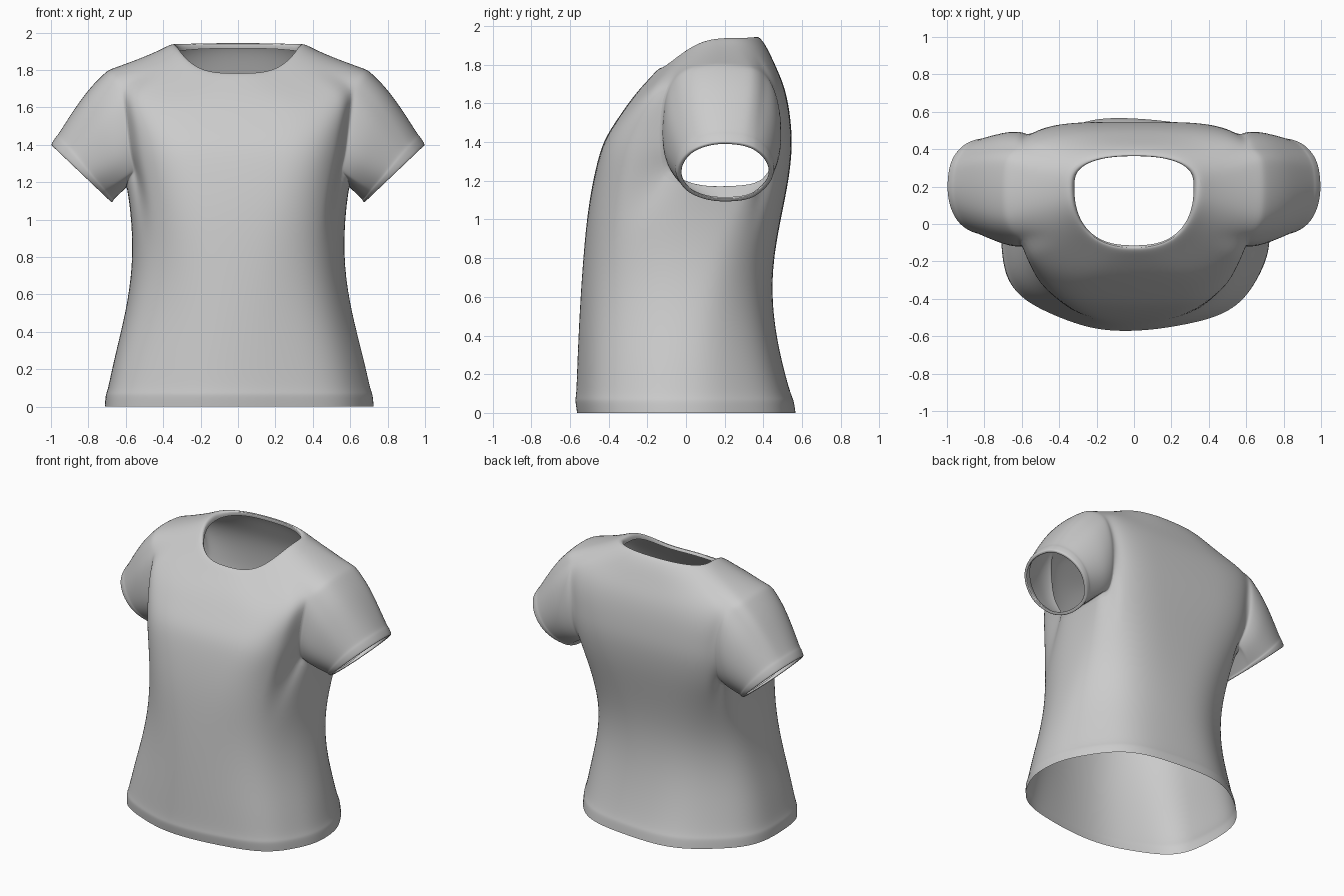
import bpy, bmesh, math
from mathutils import Vector

cube = bpy.data.objects.get("Cube")
if cube:
    bpy.data.objects.remove(cube, do_unlink=True)

SEG = 44        # points around the body
ARM = 4         # half width of the armhole, in points

fabric = bpy.data.materials.new("grey_fabric")
fabric.use_nodes = True
GREY = (0.6, 0.6, 0.6, 1)
fabric.diffuse_color = GREY
fabric.node_tree.nodes["Principled BSDF"].inputs["Base Color"].default_value = GREY

# Body rings, hem to neck: z front, z side, z back, half width, y front, y middle, y back
RINGS = [
    (0.0, 0.0, 0.0, 0.72, -0.56, -0.08, 0.57),
    (0.07, 0.07, 0.07, 0.715, -0.572, -0.08, 0.56),
    (0.08, 0.08, 0.08, 0.705, -0.565, -0.08, 0.55),
    (0.25, 0.25, 0.25, 0.67, -0.56, -0.06, 0.50),
    (0.5, 0.5, 0.5, 0.605, -0.55, -0.02, 0.45),
    (0.75, 0.75, 0.75, 0.565, -0.535, 0.03, 0.445),
    (1.0, 1.0, 1.0, 0.57, -0.515, 0.09, 0.49),
    (1.19, 1.17, 1.19, 0.595, -0.485, 0.15, 0.53),
    (1.34, 1.36, 1.36, 0.62, -0.45, 0.17, 0.55),
    (1.43, 1.51, 1.48, 0.635, -0.415, 0.18, 0.545),
    (1.52, 1.67, 1.6, 0.66, -0.355, 0.18, 0.53),
    (1.60, 1.81, 1.70, 0.675, -0.30, 0.18, 0.505),
    (1.67, 1.86, 1.79, 0.53, -0.245, 0.19, 0.465),
    (1.74, 1.91, 1.89, 0.41, -0.18, 0.2, 0.42),
    (1.778, 1.945, 1.945, 0.35, -0.145, 0.21, 0.38),
    (1.787, 1.93, 1.945, 0.325, -0.125, 0.2, 0.36),
    (1.765, 1.90, 1.915, 0.32, -0.115, 0.2, 0.365),
]
HOLE_LOW, HOLE_HIGH = 7, 11


def signed_power(value, power):
    return math.copysign(abs(value) ** power, value)


def body_point(ring, j):
    zf, zs, zb, hw, yf, ym, yb = ring
    t = math.tau * j / SEG
    c, s = math.cos(t), math.sin(t)
    chest = min(1, max(0, (zs - 0.6) / 0.7)) * min(1, max(0, (1.96 - zs) / 0.2))
    # squarer back at shoulder height, rounder at neck and hem
    power = 0.85 if s < 0 else 0.85 - 0.4 * chest
    depth = (ym - yf) if s < 0 else (yb - ym)
    x = hw * signed_power(c, 0.9 - 0.4 * chest)
    y = ym + depth * signed_power(s, power)
    side = abs(c) ** (3 if s < 0 else 2.5)
    z = (zf if s < 0 else zb) * (1 - side) + zs * side
    # soft drape folds growing towards the hem
    fold = 1 + 0.014 * max(0, 1 - zs / 1.2) * math.sin(7 * t + 1)
    return Vector((x * fold, ym + (y - ym) * fold, z))


bm = bmesh.new()
grid = [[bm.verts.new(body_point(r, j)) for j in range(SEG)] for r in RINGS]


def bridge(a, b):
    for k in range(len(a)):
        n = (k + 1) % len(a)
        bm.faces.new((a[k], a[n], b[n], b[k]))


def in_armhole(i, j):
    if not HOLE_LOW <= i < HOLE_HIGH:
        return False
    return any((j - c + ARM) % SEG < 2 * ARM for c in (0, SEG // 2))


# Body, leaving the two armholes open
for i in range(len(RINGS) - 1):
    for j in range(SEG):
        if not in_armhole(i, j):
            n = (j + 1) % SEG
            bm.faces.new((grid[i][j], grid[i][n], grid[i + 1][n], grid[i + 1][j]))


def sleeve(centre, side):
    # armhole border, walked around in order
    low, high = HOLE_LOW, HOLE_HIGH
    path = [(low, j) for j in range(-ARM, ARM)]
    path += [(i, ARM) for i in range(low, high)]
    path += [(high, j) for j in range(ARM, -ARM, -1)]
    path += [(i, -ARM) for i in range(high, low, -1)]
    root = [grid[i][(centre + j) % SEG] for i, j in path]
    mid_y, mid_z = 0.185, 1.49
    angles = [math.atan2(v.co.z - mid_z, v.co.y - mid_y) for v in root]
    # round the border into a soft-cornered oval
    for v, a in zip(root, angles):
        v.co.y = mid_y + 0.305 * signed_power(math.cos(a), 0.72)
        v.co.z = mid_z + 0.32 * signed_power(math.sin(a), 0.72)
    cuff_mid = Vector((side * 0.837, 0.205, 1.245))
    up = Vector((side * 0.163, 0, 0.155))
    across = Vector((0, 0.25, 0))
    previous = root
    # stations along the sleeve: cuff seam step, rim, then the turned-in lining
    for f, grow in ((0.05, 1), (0.3, 1), (0.55, 1), (0.78, 1), (0.88, 1), (0.9, 1.02),
                    (0.99, 1.02), (1, 1), (1, 0.93), (0.97, 0.91), (0.88, 0.91)):
        loop = []
        for v, a in zip(root, angles):
            rim = cuff_mid + (up * math.sin(a) + across * math.cos(a)) * grow
            p = v.co.lerp(rim, f)
            swell = math.sin(math.pi * f ** 0.6)
            bulge = 0.022 * swell * max(0, math.sin(a))
            p += Vector((side * bulge, 0.025 * swell * math.cos(a), bulge))
            loop.append(bm.verts.new(p))
        bridge(previous, loop)
        previous = loop


sleeve(0, 1)
sleeve(SEG // 2, -1)
bmesh.ops.recalc_face_normals(bm, faces=bm.faces)

mesh = bpy.data.meshes.new("shirt")
bm.to_mesh(mesh)
bm.free()
mesh.materials.append(fabric)
shirt = bpy.data.objects.new("shirt", mesh)
bpy.context.collection.objects.link(shirt)

# Smooth cloth
smooth = shirt.modifiers.new("smooth_cloth", 'SUBSURF')
smooth.levels = smooth.render_levels = 2

bpy.context.view_layer.objects.active = shirt
shirt.select_set(True)
bpy.ops.object.shade_smooth_by_angle(angle=math.radians(60))
